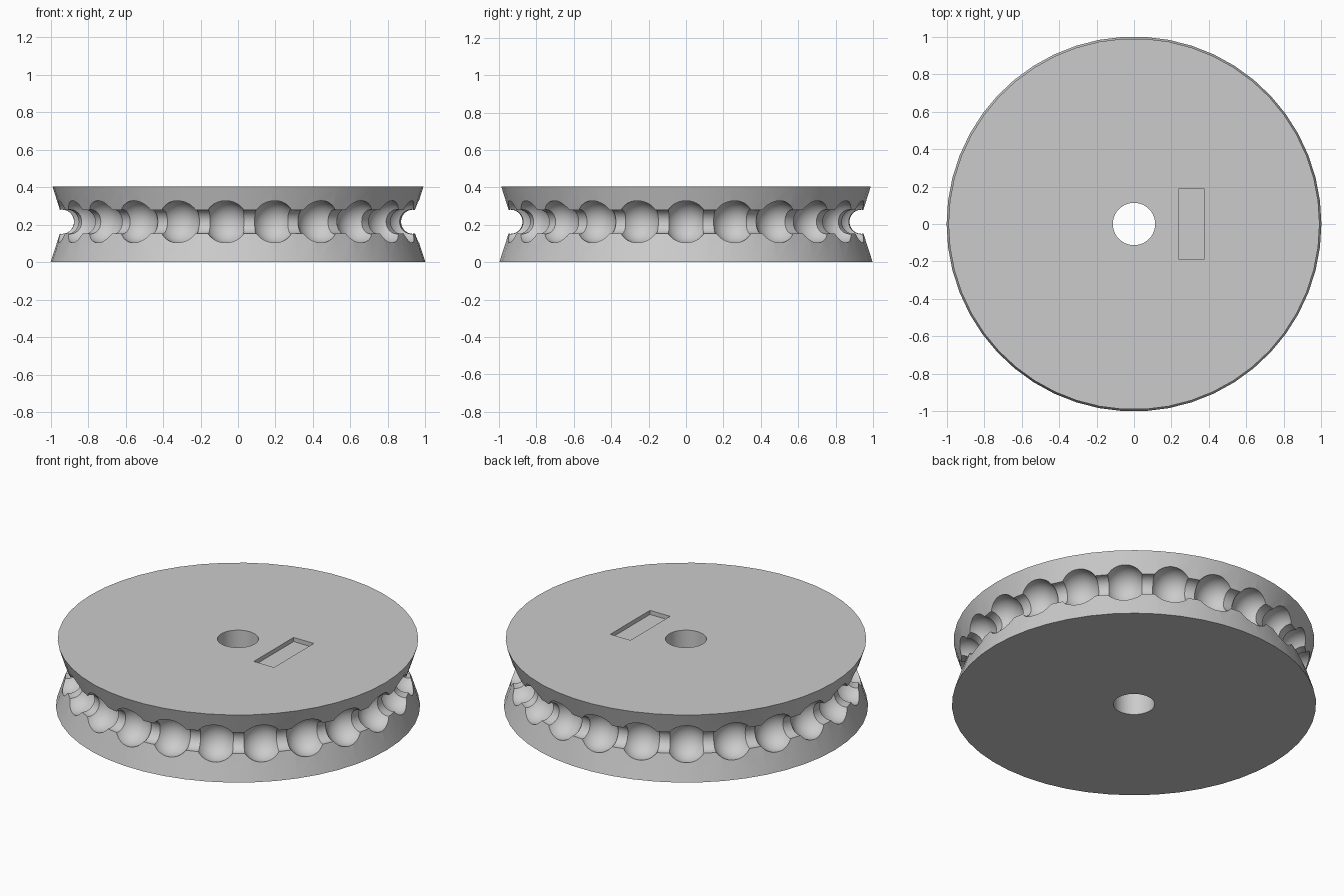
import bpy
import bmesh
from math import pi, cos, sin
from mathutils import Matrix, Vector

if "Cube" in bpy.data.objects:
    bpy.data.objects.remove(bpy.data.objects["Cube"])

HEIGHT = 0.405
MID_Z = 0.216
CHAIN_RADIUS = 0.94
BEADS = 23
SEGMENTS = 50

grey = bpy.data.materials.new("light grey")
grey.use_nodes = True
grey.diffuse_color = (0.6, 0.6, 0.6, 1)
grey.node_tree.nodes["Principled BSDF"].inputs["Base Color"].default_value = grey.diffuse_color


def make_object(name, bm):
    bmesh.ops.recalc_face_normals(bm, faces=bm.faces)
    mesh = bpy.data.meshes.new(name)
    bm.to_mesh(mesh)
    bm.free()
    mesh.materials.append(grey)
    obj = bpy.data.objects.new(name, mesh)
    bpy.context.collection.objects.link(obj)
    return obj


def revolve(name, profile, steps):
    """Closed (radius, z) profile turned around the z axis."""
    bm = bmesh.new()
    verts = [bm.verts.new((r, 0, z)) for r, z in profile]
    edges = [bm.edges.new((a, b)) for a, b in zip(verts, verts[1:] + verts[:1])]
    bmesh.ops.spin(bm, geom=verts + edges, cent=(0, 0, 0), axis=(0, 0, 1),
                   angle=2 * pi, steps=steps, use_merge=True)
    bmesh.ops.remove_doubles(bm, verts=bm.verts, dist=1e-5)
    return make_object(name, bm)


# Wheel body with waisted rim and axle hole
wheel = revolve("chain_wheel", [(0.113, 0), (1.0, 0), (0.93, MID_Z),
                                (0.99, HEIGHT), (0.113, HEIGHT)], SEGMENTS)

# Cord groove cutter
groove = revolve("groove_cutter",
                 [(CHAIN_RADIUS + 0.065 * cos(a), MID_Z + 0.065 * sin(a))
                  for a in (2 * pi * i / 24 for i in range(24))], 92)

# Bead pocket cutter
bm = bmesh.new()
for i in range(BEADS):
    turn = Matrix.Rotation(2 * pi * i / BEADS, 4, "Z")
    place = turn @ Matrix.Translation((CHAIN_RADIUS, 0, MID_Z))
    bmesh.ops.create_uvsphere(bm, u_segments=28, v_segments=18, radius=0.115, matrix=place)
pockets = make_object("pocket_cutter", bm)

# Shallow slot cutter in the top face
bm = bmesh.new()
bmesh.ops.create_cube(bm, size=1, matrix=Matrix.LocRotScale(
    Vector((0.307, 0, HEIGHT)), None, Vector((0.135, 0.38, 0.05))))
slot = make_object("slot_cutter", bm)

# Carve the wheel
bpy.context.view_layer.objects.active = wheel
wheel.select_set(True)
for cutter in (groove, pockets, slot):
    cutter.hide_render = True
    mod = wheel.modifiers.new(cutter.name, "BOOLEAN")
    mod.operation = "DIFFERENCE"
    mod.solver = "EXACT"
    mod.object = cutter
    bpy.ops.object.modifier_apply(modifier=mod.name)
    bpy.data.objects.remove(cutter)

bpy.ops.object.shade_smooth_by_angle(angle=pi / 6)
